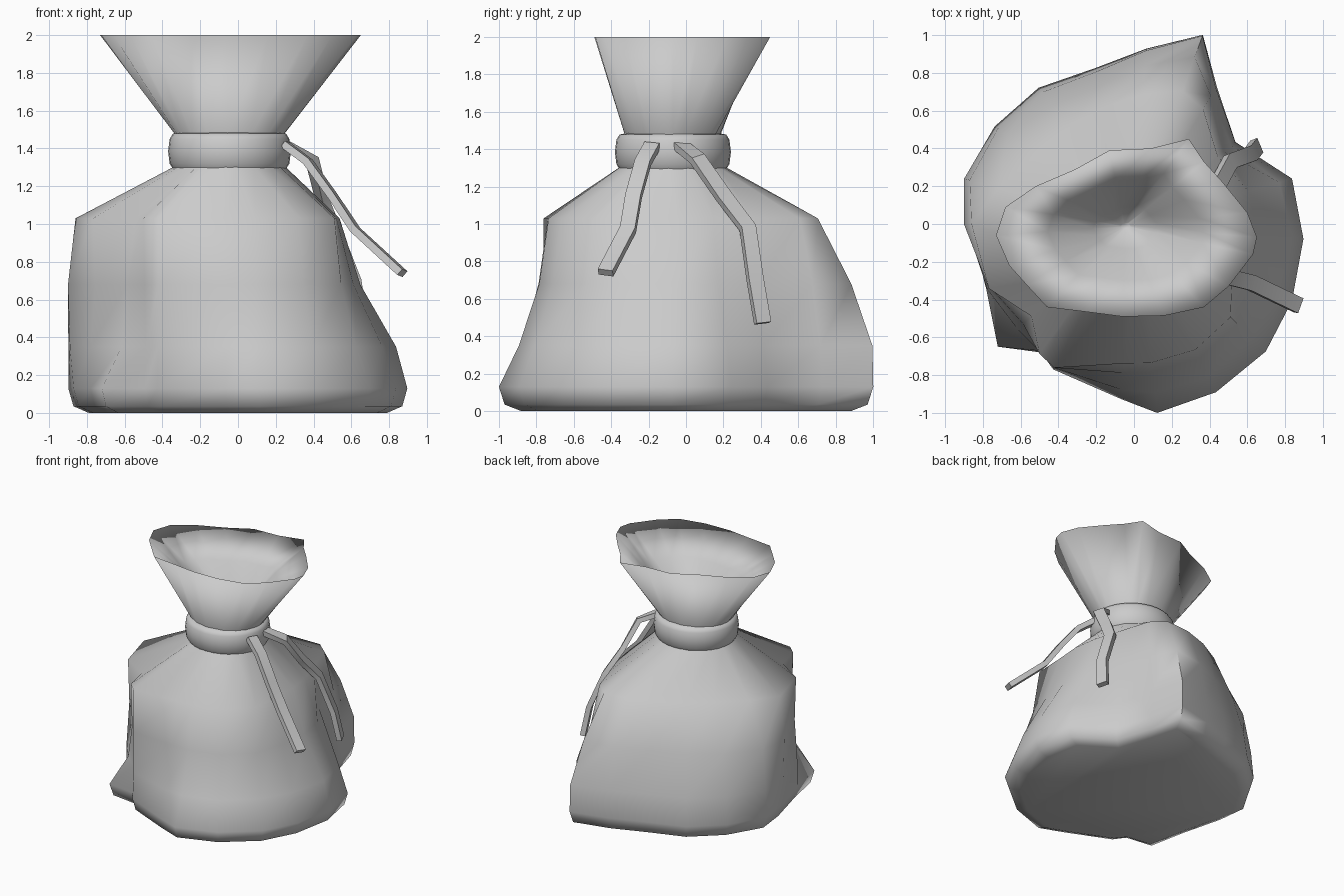
import bpy, bmesh, math
from mathutils import Vector

if "Cube" in bpy.data.objects:
    bpy.data.objects.remove(bpy.data.objects["Cube"])

CX, CY = -0.045, -0.07   # axis of the gathered neck


def finish(bm, name, angle=40):
    bmesh.ops.recalc_face_normals(bm, faces=bm.faces[:])
    me = bpy.data.meshes.new(name)
    bm.to_mesh(me)
    bm.free()
    ob = bpy.data.objects.new(name, me)
    bpy.context.collection.objects.link(ob)
    bpy.ops.object.select_all(action='DESELECT')
    ob.select_set(True)
    bpy.context.view_layer.objects.active = ob
    bpy.ops.object.shade_smooth_by_angle(angle=math.radians(angle))
    return ob


def loft(name, rings, cap_start=False, cap_end=False, closed=False, angle=40):
    bm = bmesh.new()
    vs = [[bm.verts.new(p) for p in ring] for ring in rings]
    n = len(vs[0])
    pairs = list(zip(vs, vs[1:]))
    if closed:
        pairs.append((vs[-1], vs[0]))
    for a, b in pairs:
        for i in range(n):
            j = (i + 1) % n
            bm.faces.new((a[i], a[j], b[j], b[i]))
    if cap_start:
        bm.faces.new(vs[0])
    if cap_end:
        bm.faces.new(vs[-1])
    return finish(bm, name, angle)


def ellipse(rx, ry, z, angles):
    return [(CX + rx * math.cos(a), CY + ry * math.sin(a), z) for a in angles]


# Sagging cloth body: radius by direction at several heights
dirs = [math.radians(a) for a in (-5, 16, 39, 59, 70, 86, 104, 125, 145, 165, 180,
                                  204, 222, 234, 241, 266, 277, 296, 316, 334)]
low = [.90, .87, .69, .85, 1.065, .93, .85, .88, .90, .93, .87,
       .855, .97, .84, .88, .93, 1.007, .99, .97, .93]
mid = [.84, .80, .66, .84, 1.06, .92, .83, .85, .88, .93, .89,
       .85, .83, .83, .87, .88, .90, .90, .87, .85]
high = [.65, .63, .61, .79, .94, .84, .75, .76, .82, .90, .90,
        .83, .79, .84, .87, .79, .79, .79, .76, .68]
shoulder = [.54, .53, .57, .71, .75, .69, .64, .62, .64, .74, .86,
            .84, .73, .85, .87, .74, .74, .74, .71, .58]


def polar(radii, z, k=1.0):
    return [(r * k * math.cos(a), r * k * math.sin(a), z) for r, a in zip(radii, dirs)]


loft("bag_body", [polar(low, 0, .88), polar(low, .035, .97), polar(low, .13),
                  polar(mid, .35), polar(high, .68), polar(shoulder, 1.03),
                  ellipse(.30, .29, 1.30, dirs), ellipse(.28, .27, 1.38, dirs)],
     cap_start=True, angle=65)

# Flared mouth: outer cloth to the rim, then the shallow dished inside with a deep centre
mouth = [(.65, -.07), (.60, .06), (.47, .22), (.37, .33), (.29, .45), (.09, .40),
         (-.13, .39), (-.31, .29), (-.52, .20), (-.68, .09), (-.73, -.06),
         (-.66, -.22), (-.57, -.32), (-.46, -.44), (-.25, -.465), (-.06, -.49),
         (.16, -.485), (.37, -.44), (.50, -.33), (.63, -.16)]
mdirs = [math.atan2((y - CY) / .26, (x - CX) / .30) for x, y in mouth]


def inward(k, z):
    return [(CX + (x - CX) * k, CY + .06 * (1 - k) + (y - CY) * k, z) for x, y in mouth]


loft("bag_mouth", [ellipse(.28, .26, 1.38, mdirs), ellipse(.285, .255, 1.47, mdirs),
                   inward(1, 2.0), inward(.6, 1.80), inward(.25, 1.60),
                   inward(.04, 1.45)],
     cap_end=True, angle=180)

# Rounded tie band
band = [(-.06, 1.30), (-.025, 1.292), (-.008, 1.32), (0, 1.385), (-.008, 1.45),
        (-.025, 1.478), (-.06, 1.485)]
circ = [math.tau * i / 32 for i in range(32)]
loft("tie_band", [ellipse(.325 + d, .31 + d, z, circ) for d, z in band],
     closed=True, angle=60)


# Two hanging cord ends with a rectangular section
def cord(name, path, side, w=.042, t=.02):
    pts = [Vector(p) for p in path]
    rings = []
    for i, p in enumerate(pts):
        tan = (pts[min(i + 1, len(pts) - 1)] - pts[max(i - 1, 0)]).normalized()
        s = Vector(side)
        s = (s - tan * s.dot(tan)).normalized()
        n = tan.cross(s)
        rings.append([p + s * w * a + n * t * b
                      for a, b in ((-1, -1), (1, -1), (1, 1), (-1, 1))])
    loft(name, rings, cap_start=True, cap_end=True, angle=30)


cord("cord_front", [(.25, -.18, 1.42), (.37, -.23, 1.33), (.50, -.28, 1.15),
                    (.62, -.31, .97), (.87, -.43, .74)], (.2, 1, 0))
cord("cord_back", [(.25, -.03, 1.42), (.39, .06, 1.35), (.44, .20, 1.15),
                   (.51, .33, .98), (.62, .37, .70), (.65, .41, .47)], (-.4, 1, 0))
